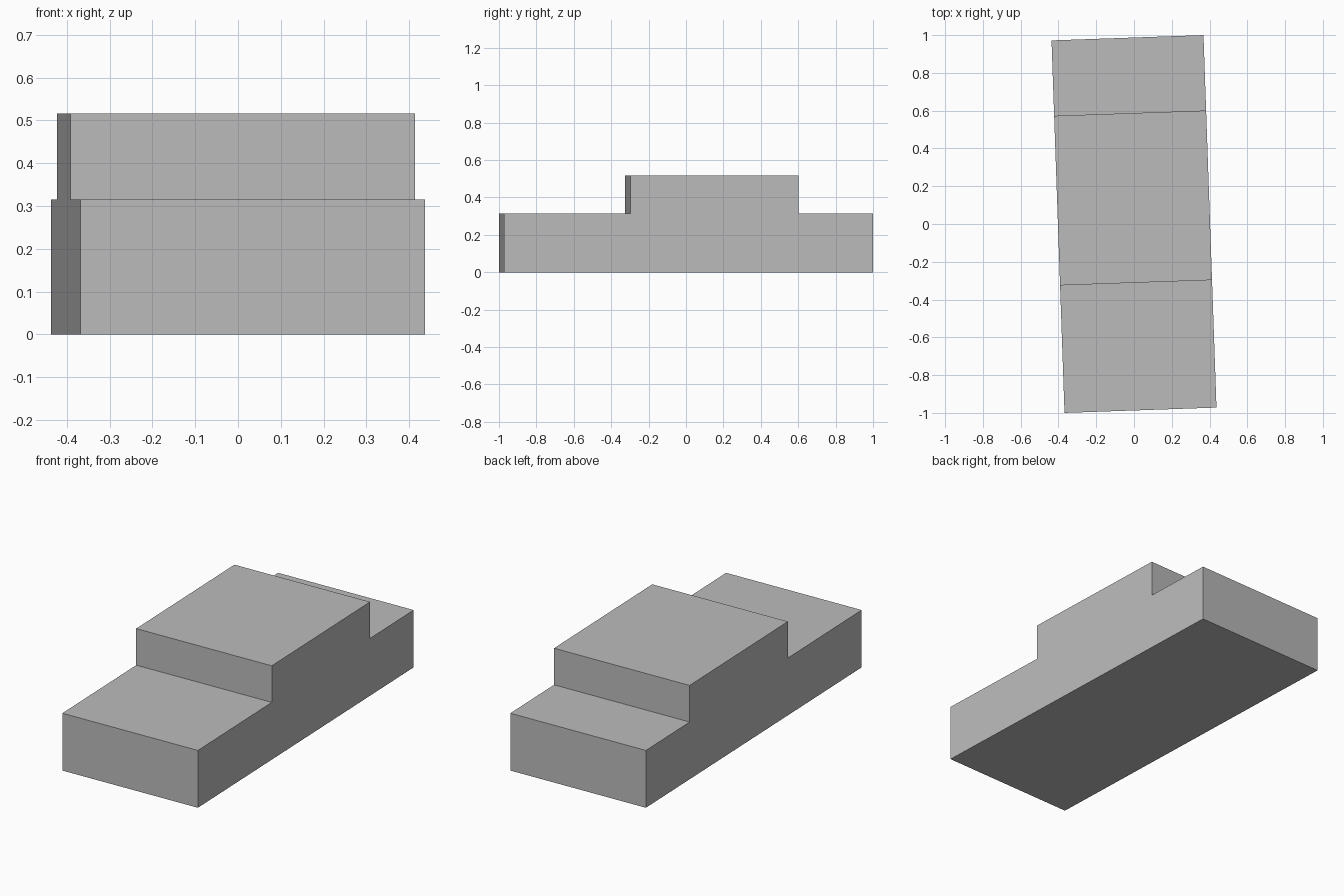
import bpy
import bmesh
import math
from mathutils import Matrix

cube = bpy.data.objects.get("Cube")
if cube:
    bpy.data.objects.remove(cube, do_unlink=True)

# Overall sizes
WIDTH = 0.805
HALF_LENGTH = 0.9865
DECK, ROOF = 0.315, 0.516
CABIN_FRONT, CABIN_BACK = -0.311, 0.587
TURN = math.radians(2)

# Plain grey material
grey = bpy.data.materials.new("plain_grey")
grey.use_nodes = True
color = (0.5, 0.5, 0.5, 1)
grey.diffuse_color = color
grey.node_tree.nodes["Principled BSDF"].inputs["Base Color"].default_value = color

# Stepped side profile (y, z), extruded across the width
profile = [
    (-HALF_LENGTH, 0), (HALF_LENGTH, 0), (HALF_LENGTH, DECK),
    (CABIN_BACK, DECK), (CABIN_BACK, ROOF),
    (CABIN_FRONT, ROOF), (CABIN_FRONT, DECK), (-HALF_LENGTH, DECK),
]
bm = bmesh.new()
side = bm.faces.new([bm.verts.new((-WIDTH / 2, y, z)) for y, z in profile])
extruded = bmesh.ops.extrude_face_region(bm, geom=[side], use_keep_orig=True)
moved = [v for v in extruded["geom"] if isinstance(v, bmesh.types.BMVert)]
bmesh.ops.translate(bm, verts=moved, vec=(WIDTH, 0, 0))

# The whole body stands slightly turned
bmesh.ops.rotate(bm, verts=bm.verts, cent=(0, 0, 0), matrix=Matrix.Rotation(TURN, 3, "Z"))
bmesh.ops.recalc_face_normals(bm, faces=bm.faces)

mesh = bpy.data.meshes.new("stepped_body")
bm.to_mesh(mesh)
bm.free()
mesh.materials.append(grey)
body = bpy.data.objects.new("stepped_body", mesh)
bpy.context.scene.collection.objects.link(body)
